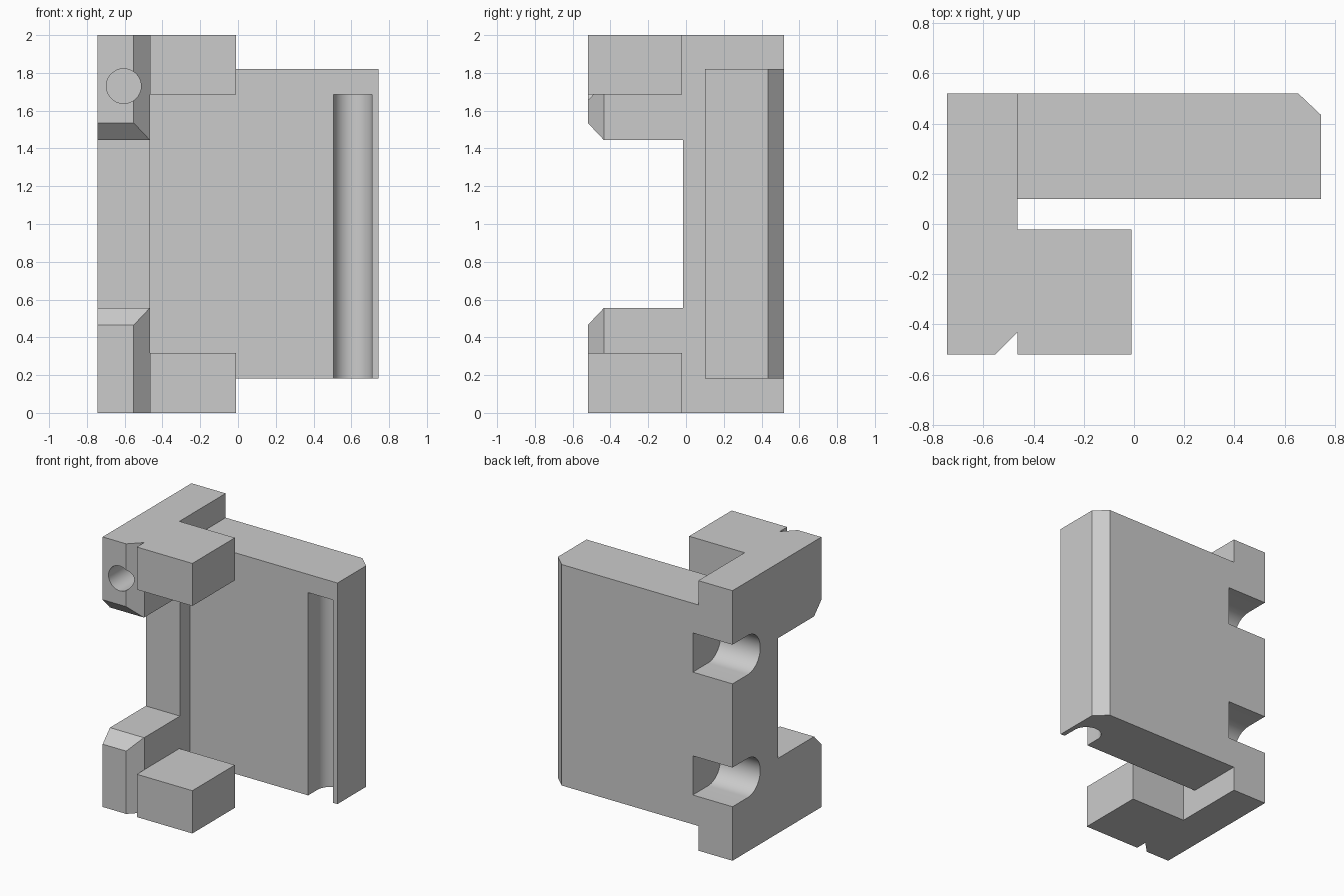
import bpy, bmesh, math
from mathutils import Vector

cube = bpy.data.objects.get("Cube")
if cube:
    bpy.data.objects.remove(cube, do_unlink=True)

grey = bpy.data.materials.new("plain grey")
grey.use_nodes = True
grey.diffuse_color = (0.6, 0.6, 0.6, 1)
grey.node_tree.nodes["Principled BSDF"].inputs["Base Color"].default_value = (0.6, 0.6, 0.6, 1)


def prism(name, profile, axis, lo, hi):
    """Extrude a 2D profile along an axis; the profile is in the other two axes."""
    def place(p, h):
        c = list(p)
        c.insert("xyz".index(axis), h)
        return Vector(c)
    bm = bmesh.new()
    face = bm.faces.new([bm.verts.new(place(p, lo)) for p in profile])
    ext = bmesh.ops.extrude_face_region(bm, geom=[face])
    moved = [g for g in ext["geom"] if isinstance(g, bmesh.types.BMVert)]
    bmesh.ops.translate(bm, verts=moved, vec=place((0, 0), hi - lo))
    bmesh.ops.recalc_face_normals(bm, faces=bm.faces)
    mesh = bpy.data.meshes.new(name)
    bm.to_mesh(mesh)
    bm.free()
    mesh.materials.append(grey)
    ob = bpy.data.objects.new(name, mesh)
    bpy.context.collection.objects.link(ob)
    return ob


def rect(a0, a1, b0, b1):
    return [(a0, b0), (a1, b0), (a1, b1), (a0, b1)]


def arc(ca, cb, r, start, end, n):
    return [(ca + r * math.cos(start + (end - start) * i / n),
             cb + r * math.sin(start + (end - start) * i / n)) for i in range(n + 1)]


def combine(target, tool, operation):
    mod = target.modifiers.new(operation.lower(), "BOOLEAN")
    mod.operation, mod.solver, mod.object = operation, "EXACT", tool
    bpy.ops.object.select_all(action="DESELECT")
    target.select_set(True)
    bpy.context.view_layer.objects.active = target
    bpy.ops.object.modifier_apply(modifier=mod.name)
    bpy.data.objects.remove(tool, do_unlink=True)


# C-shaped side column with bevelled arm tips
half = [(0.52, 0), (-0.52, 0), (-0.52, 0.465), (-0.435, 0.555), (-0.015, 0.555)]
column = half + [(y, 2 - z) for y, z in reversed(half)]
body = prism("bracket_body", column, "x", -0.745, -0.465)

# Broad rear plate with one bevelled corner
plate = [(-0.6, 0.1), (0.745, 0.1), (0.745, 0.435), (0.655, 0.52), (-0.6, 0.52)]
combine(body, prism("rear_plate", plate, "z", 0.183, 1.82), "UNION")

# Front blocks at the top and bottom
for lo, hi in ((0, 0.317), (1.685, 2)):
    combine(body, prism("front_block", rect(-0.6, -0.01, -0.52, -0.022), "z", lo, hi), "UNION")

# Bevel slot between arm tips and blocks
slot = [(-0.465, -0.433), (-0.575, -0.543), (-0.465, -0.543)]
combine(body, prism("slot_cutter", slot, "z", -0.1, 2.1), "DIFFERENCE")

# Round-bottomed groove in the plate, open at its lower end
groove = [(0.505, 0)] + arc(0.6075, 0.21, 0.1025, math.pi, 0, 24) + [(0.71, 0)]
combine(body, prism("groove_cutter", groove, "z", 0.1, 1.685), "DIFFERENCE")

# Round-bottomed notches in the rear of the column
for z in (0.545, 1.455):
    notch = [(0.6, z + 0.145)] + arc(0.34, z, 0.145, math.pi / 2, 1.5 * math.pi, 24) + [(0.6, z - 0.145)]
    combine(body, prism("notch_cutter", notch, "x", -0.9, -0.42), "DIFFERENCE")

# Blind hole in the upper arm
hole = arc(-0.605, 1.73, 0.092, 0, 2 * math.pi, 40)[:-1]
combine(body, prism("hole_cutter", hole, "y", -0.6, -0.15), "DIFFERENCE")

bpy.ops.object.shade_smooth_by_angle(angle=math.radians(25))
